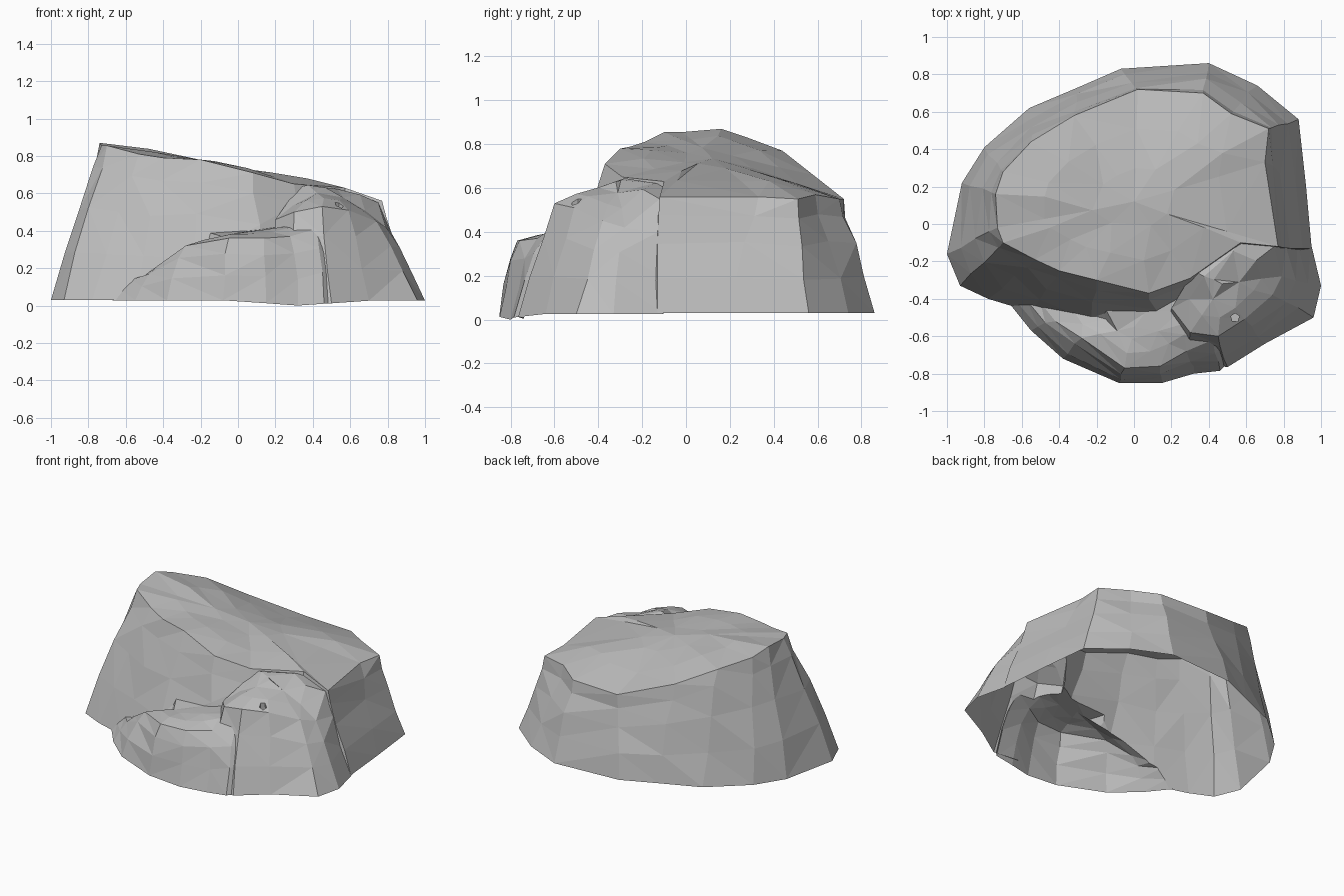
import bpy
import bmesh
import random
from mathutils import Vector

random.seed(7)

if "Cube" in bpy.data.objects:
    bpy.data.objects.remove(bpy.data.objects["Cube"], do_unlink=True)

# Stone colour
stone = bpy.data.materials.new("grey_stone")
stone.use_nodes = True
grey = (0.5, 0.5, 0.5, 1)
stone.diffuse_color = grey
for node in stone.node_tree.nodes:
    if node.type == 'BSDF_PRINCIPLED':
        node.inputs["Base Color"].default_value = grey
        node.inputs["Roughness"].default_value = 0.9

# The rock rests on one low point; the rest of its edge floats slightly
foot = Vector((.32, -.8))


def jitter(amount):
    return Vector([random.uniform(-amount, amount) for axis in "xyz"])


def make_object(name, bm):
    """Turn a closed bmesh into a flat shaded stone object."""
    bmesh.ops.triangulate(bm, faces=bm.faces[:])
    bmesh.ops.recalc_face_normals(bm, faces=bm.faces[:])
    mesh = bpy.data.meshes.new(name)
    bm.to_mesh(mesh)
    bm.free()
    mesh.materials.append(stone)
    obj = bpy.data.objects.new(name, mesh)
    bpy.context.collection.objects.link(obj)
    return obj


def rock(name, columns, peak, floor, levels, bulge, rough):
    """Closed rock: walls from a base outline up to a rim, domed top, flat underside.
    Each column is (base x, base y, rim x, rim y, rim z)."""
    bm = bmesh.new()
    peak = Vector(peak)
    bases = []
    for c in columns:
        away = (Vector(c[:2]) - foot).length
        bases.append(Vector((c[0], c[1], floor * min(1, away * 2.5))))
    rims = [Vector(c[2:]) for c in columns]
    rings = [[bm.verts.new(p) for p in bases]]
    # Walls lean in faster near the rim
    for t in levels:
        ring = []
        for low, high in zip(bases, rims):
            p = low.lerp(high, t ** bulge)
            p.z = low.z + (high.z - low.z) * t
            ring.append(bm.verts.new(p + jitter(rough)))
        rings.append(ring)
    rings.append([bm.verts.new(p) for p in rims])
    # Domed top
    for t, lift in ((0.35, 0.012), (0.7, 0.008)):
        ring = []
        for high in rims:
            p = high.lerp(peak, t)
            p.z += lift
            ring.append(bm.verts.new(p + jitter(rough * 0.5)))
        rings.append(ring)
    count = len(columns)
    for lower, upper in zip(rings, rings[1:]):
        for i in range(count):
            j = (i + 1) % count
            bm.faces.new((lower[i], lower[j], upper[j], upper[i]))
    tip = bm.verts.new(peak)
    under = bm.verts.new((peak.x, peak.y, floor))
    for i in range(count):
        j = (i + 1) % count
        bm.faces.new((rings[-1][i], rings[-1][j], tip))
        bm.faces.new((rings[0][j], rings[0][i], under))
    # Wider, irregular facets near the middle of the top
    bmesh.ops.remove_doubles(bm, verts=rings[-1], dist=0.09)
    return make_object(name, bm)


# Main boulder with a tilted top
boulder = rock("boulder", [
    (-1, -.16, -.73, -.02, .855), (-.92, .22, -.74, .16, .87),
    (-.8, .41, -.7, .28, .83), (-.56, .62, -.55, .44, .77),
    (-.3, .73, -.32, .58, .66), (-.07, .83, .02, .72, .55),
    (.4, .86, .37, .7, .55), (.66, .74, .52, .59, .57),
    (.88, .56, .72, .51, .55), (.92, .2, .7, .33, .56),
    (.95, -.13, .77, -.12, .56), (.7, -.25, .57, -.1, .63),
    (.4, -.45, .3, -.29, .65), (.15, -.57, .08, -.37, .71),
    (-.25, -.61, -.2, -.3, .78), (-.55, -.47, -.4, -.25, .79),
    (-.78, -.4, -.53, -.19, .81), (-.93, -.33, -.7, -.1, .855),
], (0, .12, .735), .03, (.3, .6, .85), 1.03, .012)

# Low ledge across the front
ledge = rock("front_ledge", [
    (-.67, -.42, -.5, -.42, .16), (-.55, -.57, -.42, -.52, .22),
    (-.38, -.72, -.28, -.61, .32), (-.08, -.85, -.05, -.77, .36),
    (.15, -.85, .14, -.76, .36), (.32, -.8, .28, -.68, .37),
    (.46, -.785, .42, -.62, .41), (.6, -.64, .5, -.5, .43),
    (.5, -.3, .4, -.4, .42), (.2, -.2, .2, -.3, .41),
    (-.3, -.2, -.25, -.35, .38),
], (0, -.55, .39), .028, (.4, .75), 1.6, .012)

# Taller lobe at the front left corner
lobe = rock("corner_lobe", [
    (.2, -.6, .2, -.45, .46), (.32, -.74, .3, -.58, .5),
    (.5, -.765, .45, -.6, .53), (.7, -.64, .59, -.51, .51),
    (.96, -.5, .74, -.38, .45), (1, -.33, .79, -.28, .42),
    (.945, -.1, .75, -.12, .55), (.65, -.1, .56, -.05, .6),
    (.3, -.2, .32, -.25, .63),
], (.47, -.32, .63), .026, (.35, .7), 1.03, .012)

# Small pit in the lobe
bm = bmesh.new()
bmesh.ops.create_cone(bm, cap_ends=True, segments=5, radius1=.03, radius2=.02, depth=.14)
bmesh.ops.translate(bm, verts=bm.verts[:], vec=(.54, -.5, .52))
pit = make_object("pit_cutter", bm)

# Fuse everything into one surface
for tool, action in ((ledge, 'UNION'), (lobe, 'UNION'), (pit, 'DIFFERENCE')):
    mod = boulder.modifiers.new(tool.name, 'BOOLEAN')
    mod.operation = action
    mod.solver = 'EXACT'
    mod.object = tool
bpy.context.view_layer.update()
graph = bpy.context.evaluated_depsgraph_get()
fused = bpy.data.meshes.new_from_object(boulder.evaluated_get(graph))
boulder.modifiers.clear()
boulder.data = fused
for tool in (ledge, lobe, pit):
    bpy.data.objects.remove(tool, do_unlink=True)

# Open underside
bm = bmesh.new()
bm.from_mesh(fused)
underside = [f for f in bm.faces if max(v.co.z for v in f.verts) < .035]
bmesh.ops.delete(bm, geom=underside, context='FACES')
for f in bm.faces:
    f.smooth = False
    f.material_index = 0
bm.to_mesh(fused)
bm.free()
fused.materials.clear()
fused.materials.append(stone)
